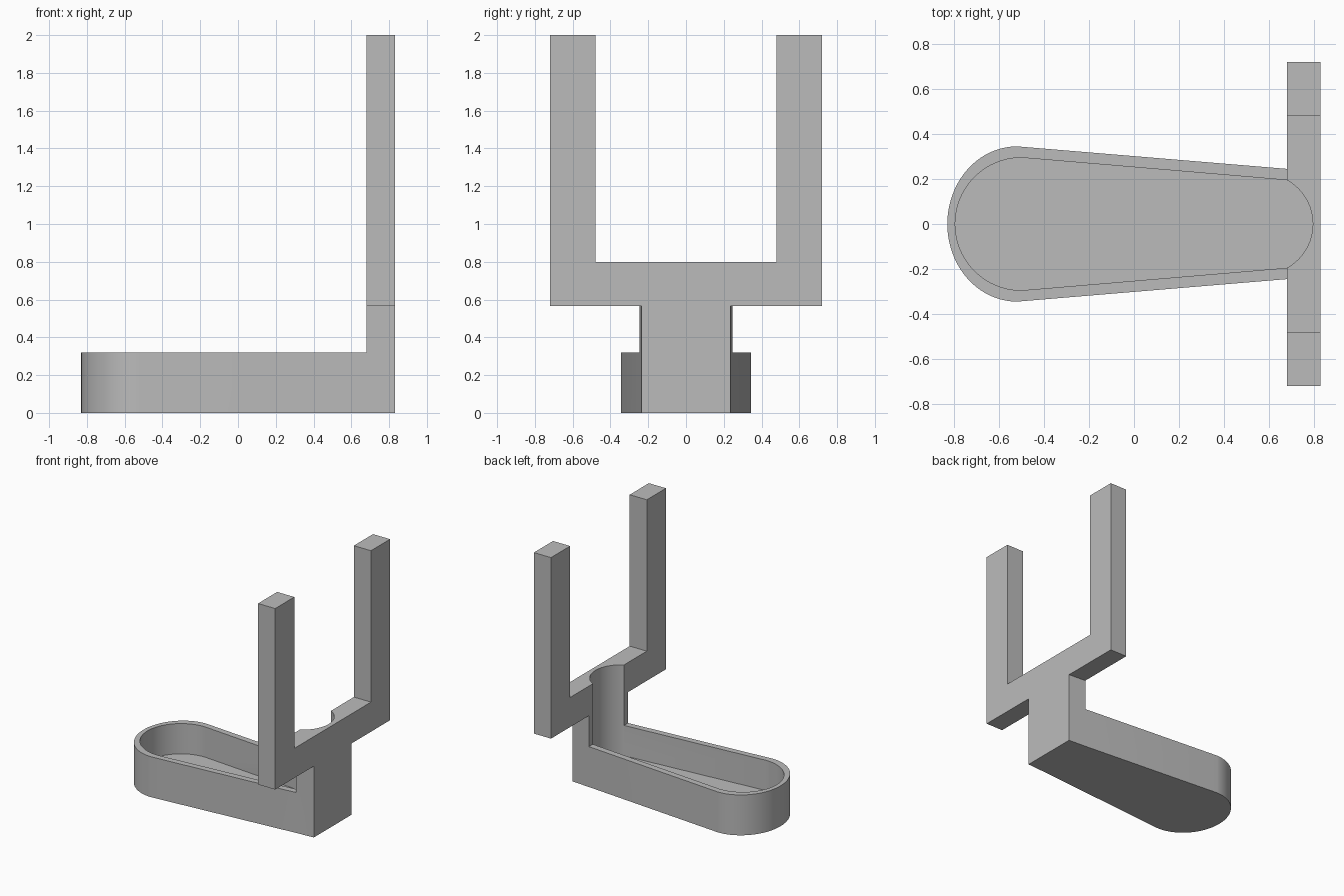
import bpy, math

cube = bpy.data.objects.get("Cube")
if cube:
    bpy.data.objects.remove(cube)

# One plain grey for the whole holder
grey = bpy.data.materials.new("plain grey")
grey.use_nodes = True
grey.diffuse_color = (0.5, 0.5, 0.5, 1)
grey.node_tree.nodes["Principled BSDF"].inputs["Base Color"].default_value = (0.5, 0.5, 0.5, 1)


def prism(name, outline, start, end, along_x=False):
    """Extrude an outline along z, or a (y, z) outline along x."""
    n = len(outline)
    verts = [(h, a, b) if along_x else (a, b, h) for h in (start, end) for a, b in outline]
    faces = [tuple(reversed(range(n))), tuple(range(n, 2 * n))]
    faces += [(i, (i + 1) % n, (i + 1) % n + n, i + n) for i in range(n)]
    mesh = bpy.data.meshes.new(name)
    mesh.from_pydata(verts, [], faces)
    mesh.materials.append(grey)
    obj = bpy.data.objects.new(name, mesh)
    bpy.context.collection.objects.link(obj)
    return obj


def arc(cx, rx, ry, first, last, steps):
    angles = [math.radians(first + (last - first) * i / steps) for i in range(steps + 1)]
    return [(cx + rx * math.cos(a), ry * math.sin(a)) for a in angles]


def combine(target, tool, operation):
    """Apply a boolean and remove the helper."""
    tool.hide_render = True
    mod = target.modifiers.new(operation.lower(), 'BOOLEAN')
    mod.object, mod.operation, mod.solver = tool, operation, 'EXACT'
    bpy.ops.object.select_all(action='DESELECT')
    bpy.context.view_layer.objects.active = target
    target.select_set(True)
    bpy.ops.object.modifier_apply(modifier=mod.name)
    bpy.data.objects.remove(tool)


FRONT, BACK = 0.68, 0.83           # x range of the upright
TRAY_TOP, BAR_LOW, BAR_TOP, TOP = 0.32, 0.565, 0.8, 2.0

# Tapered tray with a round end
nose = arc(-0.52, 0.31, 0.345, 90, 270, 40)
holder = prism("phone_holder", nose + [(FRONT, -0.245), (FRONT, 0.245)], 0, TRAY_TOP)

# Stem below the fork, continuing the taper
stem = prism("stem", [(FRONT, -0.245), (BACK, -0.235), (BACK, 0.235), (FRONT, 0.245)], 0, BAR_LOW)
combine(holder, stem, 'UNION')

# Fork: crossbar with two tall posts
half = [(0.72, BAR_LOW), (0.72, TOP), (0.48, TOP), (0.48, BAR_TOP)]
fork = prism("fork", half + [(-y, z) for y, z in reversed(half)], FRONT, BACK, True)
combine(holder, fork, 'UNION')

# Pocket hollowing the tray and scooping the upright
sweep = math.degrees(math.asin(0.195 / 0.223))
pocket = prism("pocket_cutter", arc(-0.5, 0.295, 0.295, 90, 270, 40)
               + arc(0.572, 0.223, 0.223, -sweep, sweep, 24), 0.08, 1.0)
combine(holder, pocket, 'DIFFERENCE')

holder.name = "tray_with_fork"
bpy.ops.object.shade_smooth_by_angle(angle=math.radians(30))
